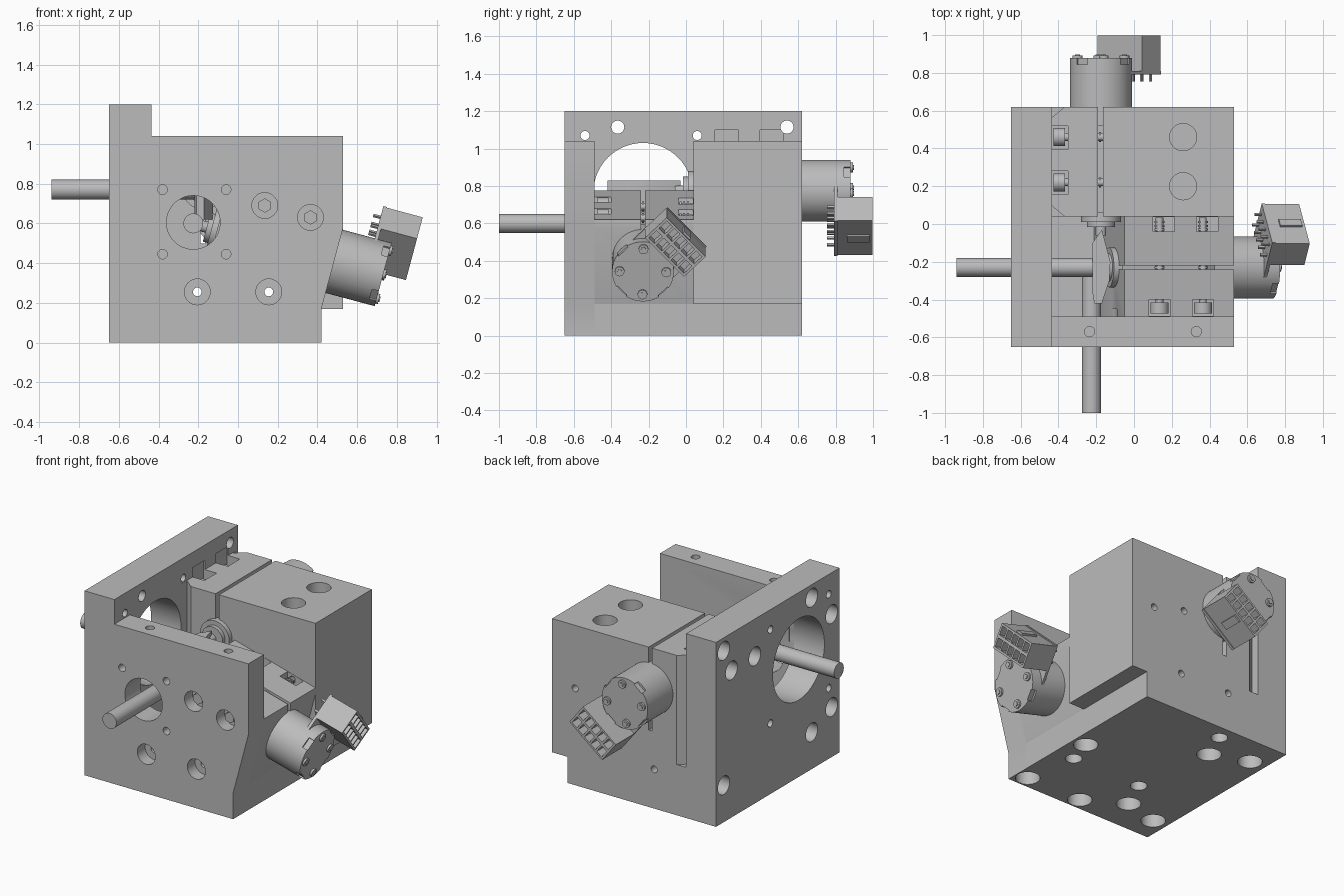
import bpy, bmesh, math
from mathutils import Matrix, Vector

if "Cube" in bpy.data.objects:
    bpy.data.objects.remove(bpy.data.objects["Cube"], do_unlink=True)

metal = bpy.data.materials.new("grey_metal")
GREY = (0.5, 0.5, 0.5, 1)
metal.diffuse_color = GREY
metal.use_nodes = True
metal.node_tree.nodes["Principled BSDF"].inputs["Base Color"].default_value = GREY
IDENT = Matrix.Identity(4)
X, Y, Z = Vector((1, 0, 0)), Vector((0, 1, 0)), Vector((0, 0, 1))


def box(bm, lo, hi, frame=IDENT):
    lo, hi = Vector(lo), Vector(hi)
    m = Matrix.Translation((lo + hi) / 2) @ Matrix.Diagonal((hi - lo).to_4d())
    bmesh.ops.create_cube(bm, size=1, matrix=frame @ m)


def cyl(bm, start, axis, r, length, frame=IDENT, seg=32):
    m = Matrix.Translation(Vector(start) + axis * length / 2) @ axis.to_track_quat('Z', 'Y').to_matrix().to_4x4()
    bmesh.ops.create_cone(bm, cap_ends=True, segments=seg, radius1=r, radius2=r,
                          depth=length, matrix=frame @ m)


def prism(bm, points, direction):
    face = bm.faces.new([bm.verts.new(p) for p in points])
    out = bmesh.ops.extrude_face_region(bm, geom=[face])["geom"]
    bmesh.ops.translate(bm, vec=direction, verts=[v for v in out if isinstance(v, bmesh.types.BMVert)])
    bmesh.ops.recalc_face_normals(bm, faces=bm.faces)


def make(name, bm):
    mesh = bpy.data.meshes.new(name)
    bm.to_mesh(mesh)
    bm.free()
    mesh.materials.append(metal)
    ob = bpy.data.objects.new(name, mesh)
    bpy.context.scene.collection.objects.link(ob)
    return ob


def finish(ob, cutter=None):
    bpy.ops.object.select_all(action='DESELECT')
    ob.select_set(True)
    bpy.context.view_layer.objects.active = ob
    if cutter:
        mod = ob.modifiers.new("cut", 'BOOLEAN')
        mod.operation, mod.solver, mod.use_self = 'DIFFERENCE', 'EXACT', True
        mod.object = cutter
        bpy.ops.object.modifier_apply(modifier=mod.name)
    bpy.ops.object.shade_smooth_by_angle(angle=math.radians(30))


def part(name, build, cutter=None):
    bm = bmesh.new()
    build(bm)
    ob = make(name, bm)
    finish(ob, cutter)
    return ob


# Tilted frame of the side motor: local x is sideways, y is up, z runs outward
TILT = math.radians(15)
out_dir = Vector((math.cos(TILT), 0, -math.sin(TILT)))
up_dir = Vector((math.sin(TILT), 0, math.cos(TILT)))
side_face = Vector((0.48, -0.23, 0.41))
side_frame = Matrix.Translation(side_face) @ Matrix((Y, up_dir, out_dir)).transposed().to_4x4()
clamp_screws = ((0.135, 0.69), (0.365, 0.63))
rear_screws = (0.22, 0.46)

# Cutters for every hole, slit and pocket in the housing
c = bmesh.new()
cyl(c, (-0.225, -0.7, 0.605), Y, 0.135, 0.25, seg=48)
cyl(c, (-0.7, -0.23, 0.765), X, 0.265, 0.3, seg=64)
for x in (-0.38, -0.06):
    for z in (0.445, 0.77):
        cyl(c, (x, -0.7, z), Y, 0.024, 0.15)
for x, z in clamp_screws + ((-0.205, 0.255), (0.155, 0.255)):
    cyl(c, (x, -0.7, z), Y, 0.065, 0.13)
    cyl(c, (x, -0.7, z), Y, 0.022, 1.4)
for y in (-0.54, 0.06):
    for z in (0.46, 1.07):
        cyl(c, (-0.7, y, z), X, 0.024, 0.28)
for y, z in ((0.54, 1.115), (-0.365, 1.115), (0.46, 0.957), (0.22, 0.957),
             (-0.57, 0.93), (-0.57, 0.325), (-0.365, 0.24), (0.54, 0.24)):
    cyl(c, (-0.7, y, z), X, 0.06, 0.15)
    cyl(c, (-0.7, y, z), X, 0.035, 0.28)
for y in (0.2, 0.46):
    cyl(c, (0.26, y, 0.8), Z, 0.072, 0.3)
for x in (-0.235, 0.33):
    cyl(c, (x, -0.57, 0.9), Z, 0.027, 0.2)
for x, y in ((-0.54, 0.42), (-0.3, 0.33), (0.33, -0.05), (0.34, -0.57),
             (-0.06, -0.57), (-0.31, -0.42), (-0.55, -0.48)):
    cyl(c, (x, y, -0.1), Z, 0.073, 0.2)
for x, y in ((-0.22, 0.52), (0.28, -0.22), (-0.22, -0.22)):
    cyl(c, (x, y, -0.1), Z, 0.05, 0.2)
# Rear clamp: slit, screw pockets and corner reliefs
box(c, (-0.19, 0, 0.5), (-0.165, 0.7, 1.1))
for y in rear_screws:
    box(c, (-0.445, y - 0.065, 0.88), (-0.35, y + 0.06, 1.1))
for y, s in ((0.62, 1), (0.04, -1)):
    prism(c, [(-0.434, y - 0.055 * s, 0.33), (-0.36, y + 0.006 * s, 0.33), (-0.434, y + 0.006 * s, 0.33)], (0, 0, 0.8))
# Side clamp: slit and screw pockets
box(c, (-0.011, 0, -0.7), (0.011, 0.3, 0.1), side_frame)
for x, z in clamp_screws:
    box(c, (x - 0.055, -0.488, z - 0.06), (x + 0.055, -0.4, z + 0.15))
    box(c, (x - 0.035, -0.04, z - 0.04), (x + 0.08, 0.038, z + 0.15))
cutter = make("hole_cutter", c)
cutter.hide_render = True

# Housing
part("base", lambda b: box(b, (-0.435, -0.49, 0), (0.42, 0.62, 0.17)), cutter)
part("side_plate", lambda b: box(b, (-0.65, -0.65, 0), (-0.435, 0.62, 1.2)), cutter)
plate = ((-0.435, 0), (0.42, 0), (0.42, 0.17), (0.53, 0.58), (0.53, 1.04), (-0.435, 1.04))
part("front_plate", lambda b: prism(b, [(x, -0.65, z) for x, z in plate], (0, 0.16, 0)), cutter)
part("rear_block", lambda b: box(b, (-0.435, 0.04, 0.17), (0.53, 0.62, 1.04)), cutter)
clamp = ((-0.212, 0.17), (0.42, 0.17), (0.53, 0.58), (0.53, 0.62), (-0.05, 0.776))
part("side_clamp", lambda b: prism(b, [(x, -0.49, z) for x, z in clamp], (0, 0.53, 0)), cutter)
bpy.data.objects.remove(cutter, do_unlink=True)


# Clamp screws with socket heads and threaded shanks
def screw(bm, start, axis, length):
    cyl(bm, start, axis, 0.048, 0.06, seg=24)
    cyl(bm, start, axis, 0.02, length, seg=16)
    for i in range(int((length - 0.08) / 0.02)):
        cyl(bm, Vector(start) + axis * (0.08 + 0.02 * i), axis, 0.027, 0.01, seg=16)


for i, (x, z) in enumerate(clamp_screws):
    part(f"side_clamp_screw_{i}", lambda b: screw(b, (x, -0.475, z), Y, 0.51))
    part(f"front_screw_{i}", lambda b: cyl(b, (x, -0.61, z), Y, 0.036, 0.1, seg=6))
for i, y in enumerate(rear_screws):
    part(f"rear_clamp_screw_{i}", lambda b: screw(b, (-0.425, y, 0.957), X, 0.3))

# Shafts and joint
part("side_rod", lambda b: cyl(b, (-0.94, -0.23, 0.77), X, 0.05, 0.74))
part("front_rod", lambda b: cyl(b, (-0.225, -1, 0.6), Y, 0.05, 0.78))
link = ((-0.22, -0.1), (-0.17, -0.03), (-0.125, -0.2), (-0.13, -0.3), (-0.17, -0.42), (-0.21, -0.42), (-0.22, -0.36))
part("joint_link", lambda b: prism(b, [(x, y, 0.62) for x, y in link], (0, 0, 0.21)))


# Motors: local z is the motor axis, local x points to the connector
def motor(name, origin, axis, radial, shaft):
    frame = Matrix.Translation(origin) @ Matrix((radial, axis.cross(radial), axis)).transposed().to_4x4()

    def body(b):
        cyl(b, (0, 0, -0.1), Z, 0.165, 0.36, frame, 64)

    notch = bmesh.new()
    for k in range(4):
        spin = frame @ Matrix.Rotation(math.pi / 2 * k, 4, 'Z')
        box(notch, (0.152, -0.035, 0.225), (0.2, 0.035, 0.3), spin)
    notch = make("notch_cutter", notch)
    part(name + "_body", body, notch)
    bpy.data.objects.remove(notch, do_unlink=True)

    def cap_screws(b):
        for k in range(4):
            a = math.pi / 4 + math.pi / 2 * k
            cyl(b, (0.125 * math.cos(a), 0.125 * math.sin(a), 0.24), Z, 0.026, 0.032, frame, 16)
            cyl(b, (0.125 * math.cos(a), 0.125 * math.sin(a), 0.26), Z, 0.014, 0.017, frame, 6)
    part(name + "_cap_screws", cap_screws)
    part(name + "_board", lambda b: box(b, (0, -0.15, 0.172), (0.325, 0.15, 0.19), frame))

    # Connector housing with two rows of five sockets
    cells = [(0.202 + 0.076 * i, 0.057 * j) for i in range(2) for j in range(-2, 3)]
    sockets = bmesh.new()
    for r, t in cells:
        box(sockets, (r - 0.029, t - 0.022, 0.3), (r + 0.029, t + 0.022, 0.4), frame)
    sockets = make("socket_cutter", sockets)
    part(name + "_connector", lambda b: box(b, (0.16, -0.15, 0.19), (0.32, 0.15, 0.378), frame), sockets)
    bpy.data.objects.remove(sockets, do_unlink=True)
    part(name + "_latch", lambda b: box(b, (0.315, -0.025, 0.24), (0.332, 0.025, 0.36), frame))

    def pins(b):
        for r, t in cells:
            box(b, (r - 0.006, t - 0.006, 0.135), (r + 0.006, t + 0.006, 0.18), frame)
    part(name + "_pins", pins)

    # Bearing boss and output shaft on the inner end
    def boss(b):
        cyl(b, (0, 0, -shaft - 0.03), Z, 0.105, 0.05, frame, 48)
        cyl(b, (0, 0, -shaft - 0.055), Z, 0.075, 0.05, frame, 48)
        cyl(b, (0, 0, -shaft - 0.1), Z, 0.028, 0.12, frame)
    part(name + "_boss", boss)


motor("side_motor", side_face, out_dir, (Y * 0.72 + up_dir * 0.69).normalized(), 0.605)
motor("rear_motor", Vector((-0.175, 0.62, 0.775)), Y, Vector((0.62, 0, -0.785)).normalized(), 0.58)
